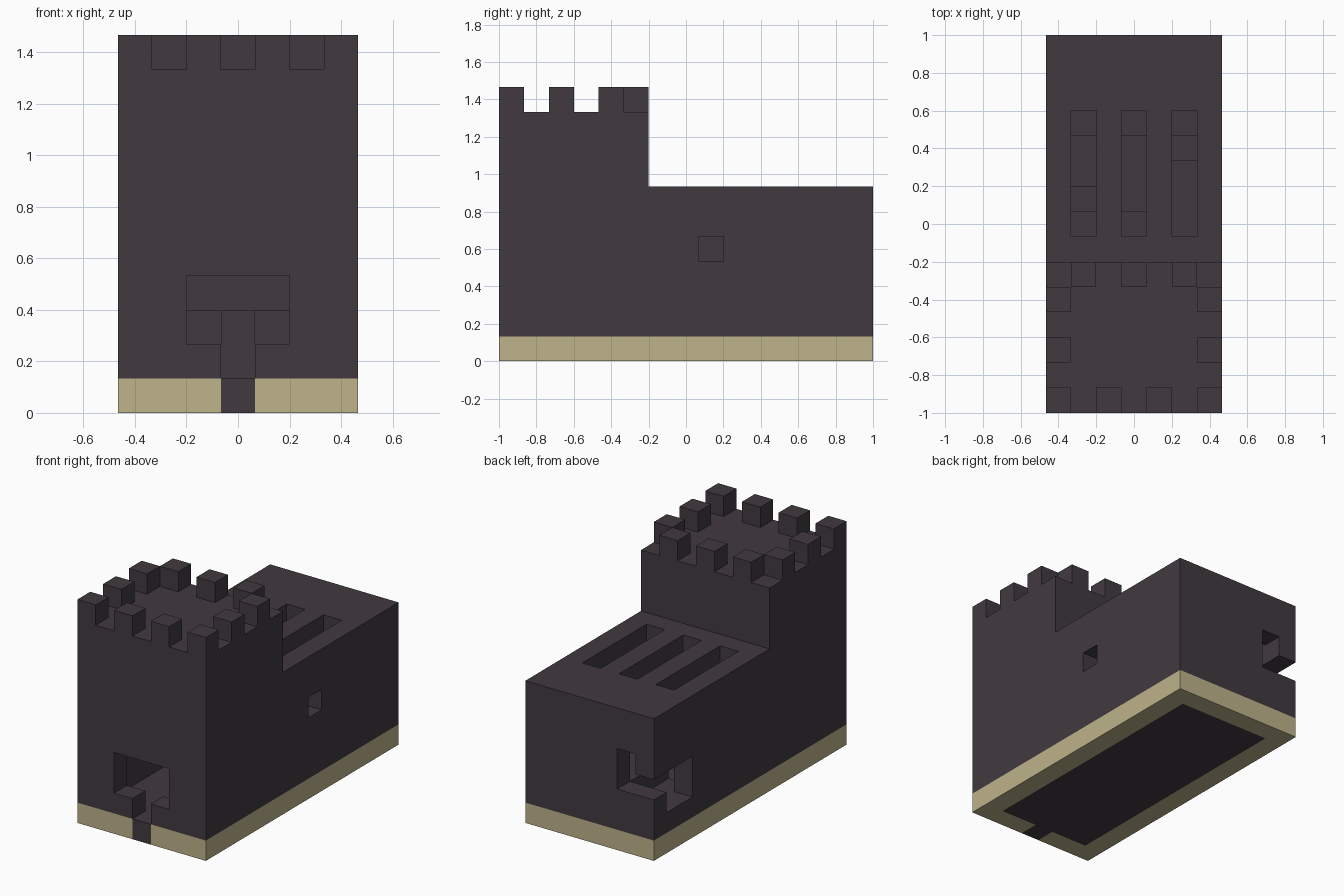
import bpy
import bmesh
from itertools import product
from mathutils import Vector

cube = bpy.data.objects.get("Cube")
if cube:
    bpy.data.objects.remove(cube, do_unlink=True)

# The castle sits on a grid of equal blocks
WIDE, LONG = 7, 15
BLOCK = 2 / LONG


def material(name, rgb):
    mat = bpy.data.materials.new(name)
    mat.use_nodes = True
    color = (*rgb, 1)
    mat.diffuse_color = color
    mat.node_tree.nodes["Principled BSDF"].inputs["Base Color"].default_value = color
    return mat


STONE = material("dark stone", (0.053, 0.042, 0.051))
SAND = material("sand", (0.515, 0.451, 0.258))


def box(x, y, z):
    """Blocks in half-open ranges along each axis."""
    return set(product(range(*x), range(*y), range(*z)))


# Ground layer: dark floor with a sand border, broken at the doorway
ground = box((0, WIDE), (0, LONG), (0, 1))
threshold = box((3, 4), (0, 1), (0, 1))
floor = box((1, 6), (1, 14), (0, 1)) | threshold
base_trim = ground - floor

# Hall and tower share one hollow room
room = box((1, 6), (1, 14), (1, 6)) | box((1, 6), (1, 5), (6, 9))
hall = box((0, WIDE), (6, LONG), (1, 7)) - room
tower = box((0, WIDE), (0, 6), (1, 10)) - room

# Front doorway with a narrow slot below it
tower -= box((2, 5), (0, 1), (2, 4)) | box((3, 4), (0, 1), (1, 2))

# Roof slits and side window
for x in (1, 3, 5):
    hall -= box((x, x + 1), (7, 12), (6, 7))
hall -= box((6, 7), (8, 9), (4, 5))

# Broken rear corner
hall -= box((0, 2), (14, 15), (3, 4)) | box((1, 2), (14, 15), (4, 5))
hall -= box((0, 1), (12, 14), (2, 4))

# Platform and steps inside the hall
platform = box((2, 6), (11, 14), (1, 3)) | box((1, 2), (11, 14), (1, 2))
steps = (box((3, 4), (7, 8), (1, 3)) | box((1, 2), (8, 9), (1, 2))
         | box((5, 6), (10, 11), (1, 2)))

# Battlements: alternate blocks around the tower rim
rim = box((0, WIDE), (0, 6), (10, 11)) - box((1, 6), (1, 5), (10, 11))
battlements = {c for c in rim if (c[0] + c[1]) % 2 == 0}

parts = {
    "floor": (floor, STONE),
    "base_trim": (base_trim, SAND),
    "hall": (hall, STONE),
    "tower": (tower, STONE),
    "inner_platform": (platform, STONE),
    "inner_steps": (steps, STONE),
    "battlements": (battlements, STONE),
}
solid = set().union(*(cells for cells, _ in parts.values()))


def build(name, cells, mat):
    """Skin the exposed sides of a set of blocks."""
    bm = bmesh.new()
    for cell in sorted(cells):
        low = Vector(cell) - Vector((WIDE / 2, LONG / 2, 0))
        for axis, side in product(range(3), (0, 1)):
            step = [0, 0, 0]
            step[axis] = 2 * side - 1
            if tuple(c + s for c, s in zip(cell, step)) in solid:
                continue
            u, v = Vector(), Vector()
            u[(axis + 1) % 3] = v[(axis + 2) % 3] = 1
            start = low.copy()
            start[axis] += side
            ring = [start, start + u, start + u + v, start + v]
            if not side:
                ring.reverse()
            bm.faces.new([bm.verts.new(p * BLOCK) for p in ring])
    bmesh.ops.remove_doubles(bm, verts=bm.verts, dist=BLOCK / 100)
    bmesh.ops.dissolve_limit(bm, angle_limit=0.01, verts=bm.verts, edges=bm.edges)
    mesh = bpy.data.meshes.new(name)
    bm.to_mesh(mesh)
    bm.free()
    mesh.materials.append(mat)
    bpy.context.collection.objects.link(bpy.data.objects.new(name, mesh))


for name, (cells, mat) in parts.items():
    build(name, cells, mat)
